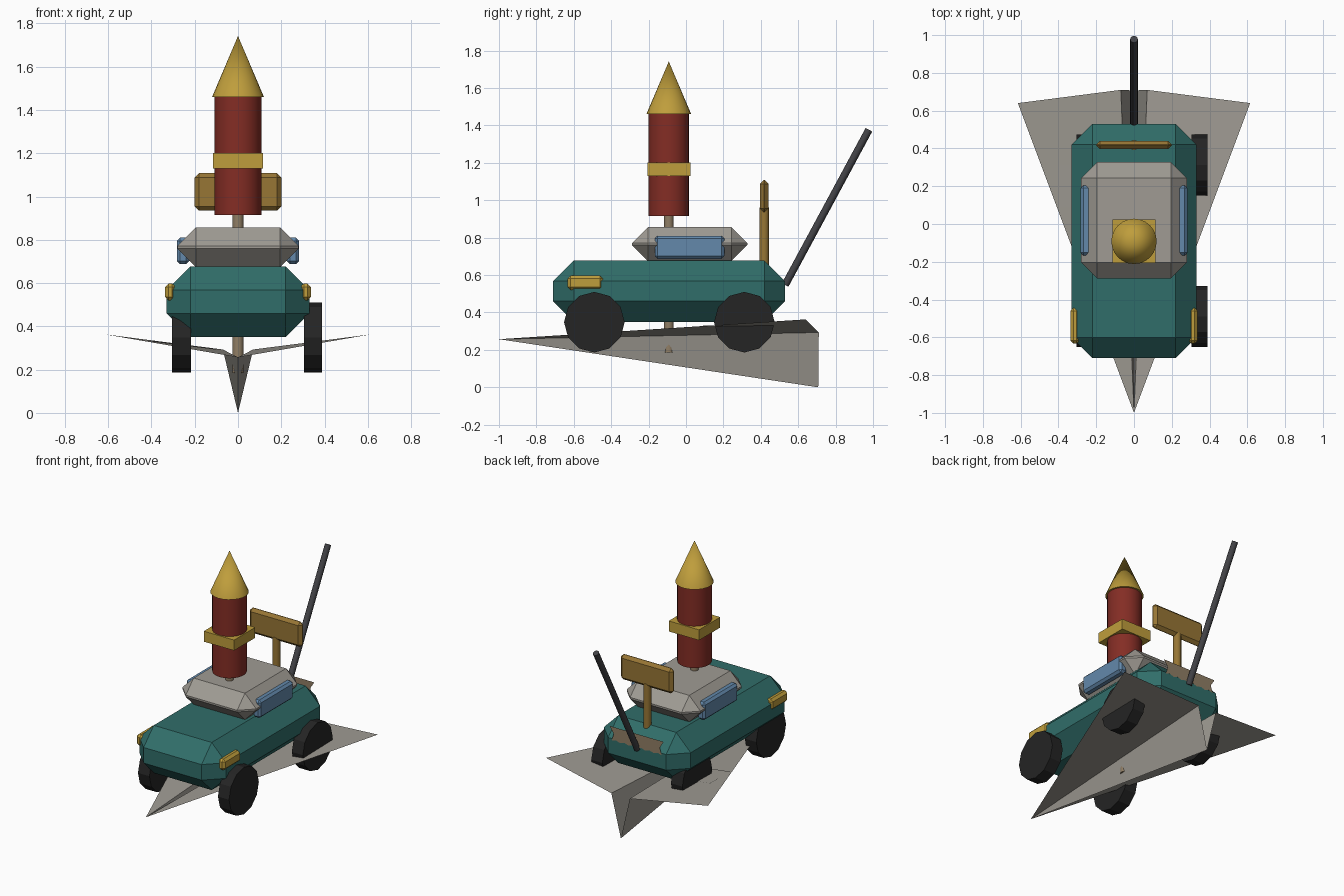
import bpy, bmesh, math
from mathutils import Vector

if "Cube" in bpy.data.objects:
    bpy.data.objects.remove(bpy.data.objects["Cube"])


def mat(name, r, g, b):
    m = bpy.data.materials.new(name)
    m.diffuse_color = (r, g, b, 1)
    m.use_nodes = True
    m.node_tree.nodes["Principled BSDF"].inputs["Base Color"].default_value = m.diffuse_color
    return m


TEAL = mat("teal paint", 0.030, 0.155, 0.143)
RED = mat("rocket red", 0.23, 0.026, 0.018)
GOLD = mat("gold", 0.52, 0.34, 0.045)
BRONZE = mat("bronze", 0.31, 0.18, 0.035)
GREY = mat("warm grey", 0.35, 0.33, 0.295)
BLUE = mat("window blue", 0.125, 0.25, 0.41)
TYRE = mat("tyre black", 0.018, 0.018, 0.018)
IRON = mat("dark iron", 0.055, 0.055, 0.062)
TAN = mat("tan", 0.28, 0.21, 0.13)


def finish(name, bm, material, smooth=False):
    me = bpy.data.meshes.new(name)
    bm.to_mesh(me)
    bm.free()
    me.materials.append(material)
    if smooth:
        for p in me.polygons:
            p.use_smooth = True
        me.set_sharp_from_angle(angle=math.radians(35))
    ob = bpy.data.objects.new(name, me)
    bpy.context.collection.objects.link(ob)
    return ob


def box(name, lo, hi, material, bevel=0.0):
    """Box between two corners, with single-cut chamfered edges."""
    lo, hi = Vector(lo), Vector(hi)
    bm = bmesh.new()
    bmesh.ops.create_cube(bm, size=1)
    for v in bm.verts:
        v.co = (lo + hi) / 2 + v.co * (hi - lo)
    if bevel:
        bmesh.ops.bevel(bm, geom=bm.edges[:], offset=bevel, segments=1,
                        affect='EDGES', clamp_overlap=True)
    return finish(name, bm, material)


def rod(name, a, b, r1, r2, sides, material, smooth=True):
    """Cylinder or cone from point a to point b."""
    a, b = Vector(a), Vector(b)
    bm = bmesh.new()
    bmesh.ops.create_cone(bm, cap_ends=True, segments=sides, radius1=r1,
                          radius2=r2, depth=(b - a).length)
    ob = finish(name, bm, material, smooth)
    ob.location = (a + b) / 2
    ob.rotation_euler = (b - a).to_track_quat('Z', 'Y').to_euler()
    return ob


def sheet(name, polys, material):
    """Thin paper-like surface made of single faces."""
    bm = bmesh.new()
    for poly in polys:
        bm.faces.new([bm.verts.new(p) for p in poly])
    bmesh.ops.remove_doubles(bm, verts=bm.verts[:], dist=1e-5)
    return finish(name, bm, material)


# car body and cabin
box("car_body", (-0.33, -0.71, 0.35), (0.33, 0.53, 0.677), TEAL, 0.11)
box("cabin", (-0.28, -0.288, 0.675), (0.28, 0.328, 0.857), GREY, 0.085)

# mirrored windows and front lamps
for s, side in ((-1, "left"), (1, "right")):
    xs = sorted((0.225 * s, 0.283 * s))
    box(side + "_window", (xs[0], -0.167, 0.687), (xs[1], 0.205, 0.81), BLUE, 0.015)
    xs = sorted((0.288 * s, 0.337 * s))
    box(side + "_lamp", (xs[0], -0.633, 0.52), (xs[1], -0.445, 0.597), GOLD, 0.016)

# wheels (the left pair sits further in than the right pair)
for side, x0, x1 in (("left", -0.304, -0.217), ("right", 0.304, 0.388)):
    for end, y in (("front", -0.49), ("rear", 0.312)):
        rod(f"{end}_{side}_wheel", (x0, y, 0.348), (x1, y, 0.348),
            0.162, 0.162, 12, TYRE, False)

# rocket on its mast
ry = -0.092
rod("mast", (0, ry, 0.185), (0, ry, 0.95), 0.026, 0.026, 12, TAN)
rod("rocket_tube", (0, ry, 0.915), (0, ry, 1.462), 0.108, 0.108, 24, RED)
rod("rocket_nose", (0, ry, 1.46), (0, ry, 1.742), 0.12, 0.0, 24, GOLD)
box("rocket_band", (-0.115, ry - 0.115, 1.13), (0.115, ry + 0.115, 1.202), GOLD)

# sign board at the back
rod("sign_post", (0, 0.418, 0.62), (0, 0.418, 0.96), 0.026, 0.026, 12, BRONZE)
box("sign_board", (-0.2, 0.396, 0.935), (0.2, 0.44, 1.108), BRONZE, 0.02)

# leaning tail pole
rod("tail_pole", (0, 0.53, 0.547), (0, 0.978, 1.377), 0.02, 0.02, 12, IRON)

# banner with notched ends and a ragged lower edge
teeth = [(-0.19 + 0.38 * i / 12, 0.535, 0.555 + 0.01 * (i % 2)) for i in range(13)]
sheet("banner", [teeth + [(0.175, 0.535, 0.605), (0.205, 0.535, 0.652),
                          (-0.205, 0.535, 0.652), (-0.175, 0.535, 0.605)]], TAN)

# folded paper glider: two wings and a V-shaped keel
nose, keel = (0, -1.0, 0.257), (0, 0.707, 0.0)
faces = []
for s in (-1, 1):
    inner, tip = (0.07 * s, 0.71, 0.293), (0.615 * s, 0.64, 0.363)
    faces += [[nose, inner, tip][::s], [nose, keel, inner][::s]]
sheet("paper_glider", faces, GREY)

# patch lying on the left wing
sheet("wing_patch", [[(x, y, 0.261 - 0.125 * x + 0.0171 * (y + 1))
                      for x, y in ((-0.4, 0.09), (-0.1, 0.09), (-0.1, 0.31), (-0.4, 0.31))]], GREY)
